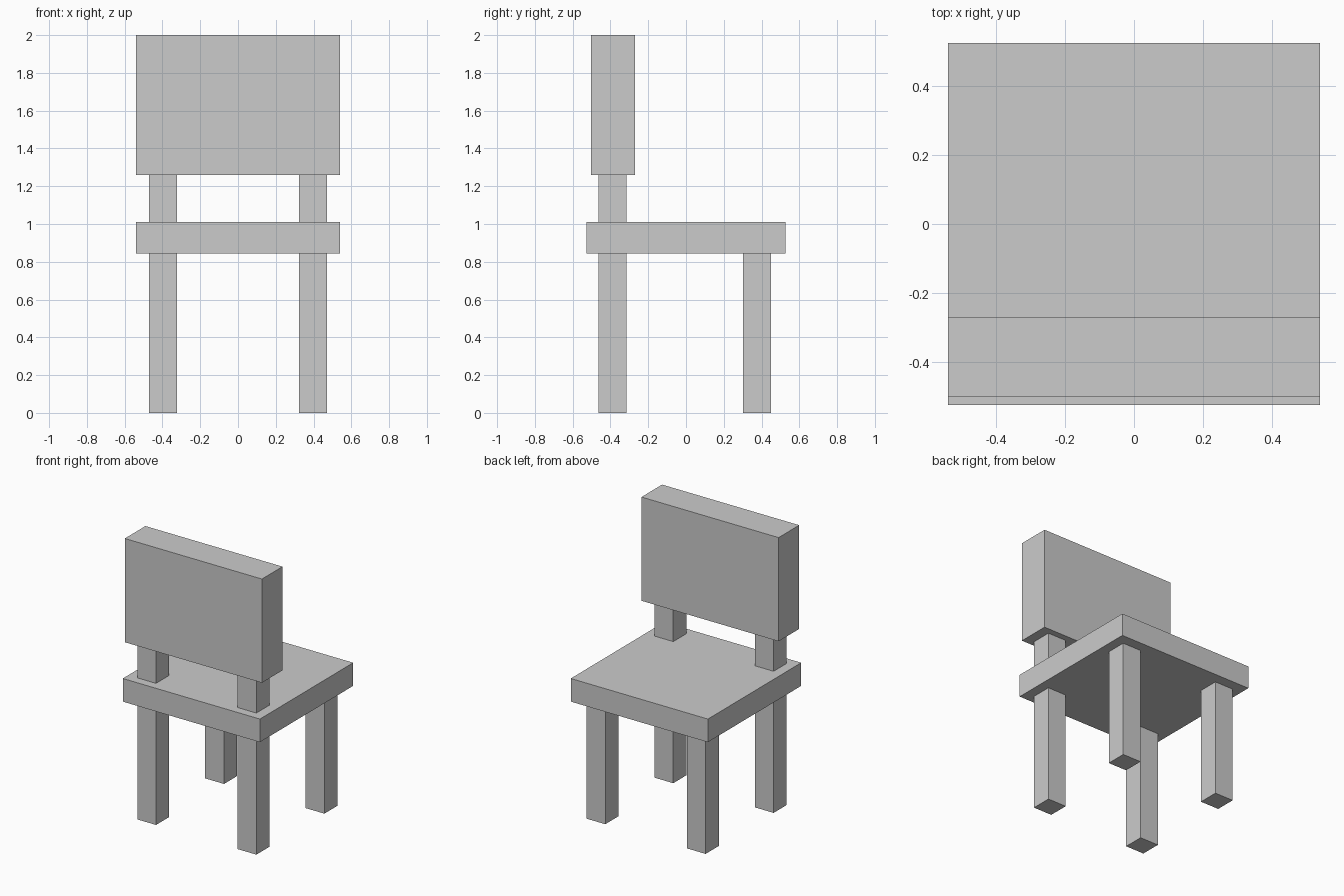
import bpy

if "Cube" in bpy.data.objects:
    bpy.data.objects.remove(bpy.data.objects["Cube"])


def box(name, x, y, z):
    """Add a box spanning the given (min, max) range on each axis."""
    spans = (x, y, z)
    bpy.ops.mesh.primitive_cube_add(size=1, location=[(a + b) / 2 for a, b in spans])
    obj = bpy.context.object
    obj.name = obj.data.name = name
    obj.scale = [b - a for a, b in spans]
    bpy.ops.object.transform_apply(location=False, rotation=False, scale=True)
    return obj


# Seat slab and backrest panel
box("seat", (-0.541, 0.541), (-0.526, 0.526), (0.845, 1.01))
box("backrest", (-0.541, 0.541), (-0.503, -0.271), (1.26, 2.0))

# Legs: short ones under the seat, tall posts running up into the backrest
for side, x in (("left", (-0.47, -0.322)), ("right", (0.322, 0.47))):
    box(f"short_leg_{side}", x, (0.302, 0.45), (0.0, 0.86))
    box(f"backrest_post_{side}", x, (-0.464, -0.316), (0.0, 1.28))
